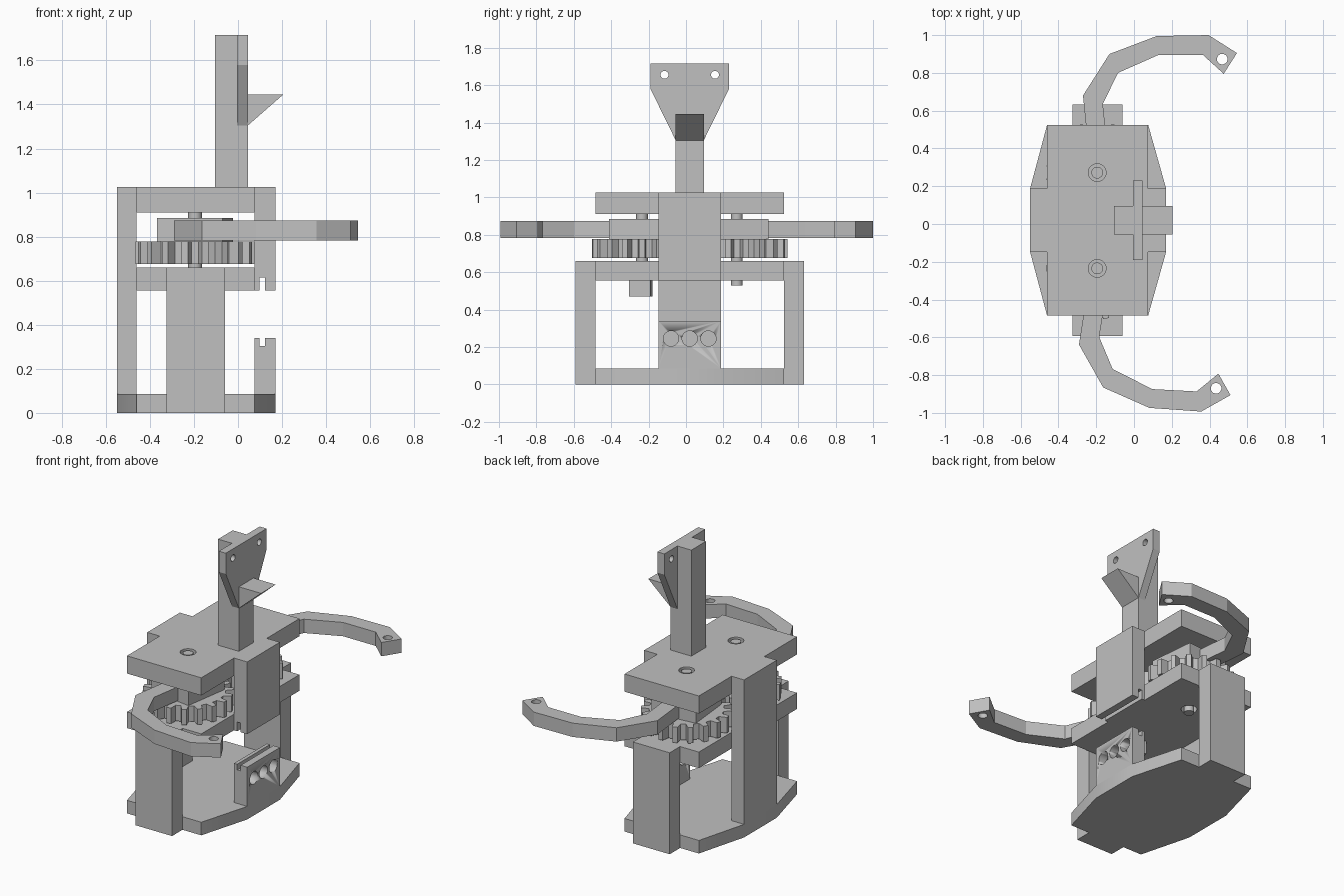
import bpy, bmesh, math
from mathutils import Matrix

if "Cube" in bpy.data.objects:
    bpy.data.objects.remove(bpy.data.objects["Cube"])

grey = bpy.data.materials.new("plain_grey")
grey.use_nodes = True
grey.diffuse_color = (0.53, 0.53, 0.53, 1)
grey.node_tree.nodes["Principled BSDF"].inputs["Base Color"].default_value = grey.diffuse_color

# Profile plane for each extrusion axis
FRAMES = {
    "z": Matrix.Identity(4),
    "x": Matrix(((0, 0, 1, 0), (1, 0, 0, 0), (0, 1, 0, 0), (0, 0, 0, 1))),
    "y": Matrix(((1, 0, 0, 0), (0, 0, -1, 0), (0, 1, 0, 0), (0, 0, 0, 1))),
}
MID = 0.02  # y of the symmetry plane


def circle(cx, cy, r, n=24):
    return [(cx + r * math.cos(2 * math.pi * i / n), cy + r * math.sin(2 * math.pi * i / n))
            for i in range(n)]


def rect(x0, x1, y0, y1):
    return [(x0, y0), (x1, y0), (x1, y1), (x0, y1)]


def slab(name, outline, lo, hi, axis="z", holes=()):
    """Extrude a filled outline, with holes, between two positions on an axis."""
    curve = bpy.data.curves.new(name, "CURVE")
    curve.dimensions, curve.fill_mode = "2D", "BOTH"
    curve.extrude = (hi - lo) / 2
    for loop in (outline, *holes):
        spline = curve.splines.new("POLY")
        spline.points.add(len(loop) - 1)
        for point, (u, v) in zip(spline.points, loop):
            point.co = (u, v, 0, 1)
        spline.use_cyclic_u = True
    temp = bpy.data.objects.new(name + "_curve", curve)
    bpy.context.collection.objects.link(temp)
    deps = bpy.context.evaluated_depsgraph_get()
    mesh = bpy.data.meshes.new_from_object(temp.evaluated_get(deps))
    bpy.data.objects.remove(temp)
    shift = (lo + hi) / 2 * (-1 if axis == "y" else 1)
    mesh.transform(FRAMES[axis] @ Matrix.Translation((0, 0, shift)))
    bm = bmesh.new()
    bm.from_mesh(mesh)
    bmesh.ops.remove_doubles(bm, verts=bm.verts, dist=0.0001)
    bmesh.ops.recalc_face_normals(bm, faces=bm.faces)
    bm.to_mesh(mesh)
    bm.free()
    mesh.materials.clear()
    mesh.materials.append(grey)
    obj = bpy.data.objects.new(name, mesh)
    bpy.context.collection.objects.link(obj)
    bpy.ops.object.select_all(action="DESELECT")
    obj.select_set(True)
    bpy.context.view_layer.objects.active = obj
    bpy.ops.object.shade_smooth_by_angle(angle=math.radians(16))
    return obj


def turn(points, cx, cy, degrees):
    c, s = math.cos(math.radians(degrees)), math.sin(math.radians(degrees))
    return [(cx + (x - cx) * c - (y - cy) * s, cy + (x - cx) * s + (y - cy) * c)
            for x, y in points]


def gear_outline(cx, cy, phase, teeth=18, root=0.222, tip=0.27):
    points = []
    step = 2 * math.pi / teeth
    for i in range(teeth):
        for offset, r in ((-0.29, root), (-0.16, tip), (0.16, tip), (0.29, root)):
            a = phase + (i + offset) * step
            points.append((cx + r * math.cos(a), cy + r * math.sin(a)))
    return points


# Frame plates
half = 0.168
base = [(-0.46, 0.525), (-0.55, MID + half), (-0.55, MID - half), (-0.46, -0.485),
        (0.075, -0.485), (0.17, MID - half), (0.17, MID + half), (0.075, 0.525)]
slab("base_plate", base, 0, 0.085)
shaft_x, shaft_ys = -0.195, (0.272, -0.235)
bores = [circle(shaft_x, y, 0.047) for y in shaft_ys]
plate = rect(-0.46, 0.075, -0.485, 0.525)
slab("middle_plate", plate, 0.555, 0.66, holes=bores)
slab("top_plate", plate, 0.91, 1.025, holes=bores)

# Uprights
slab("back_upright", rect(-0.55, -0.46, MID - half, MID + half), 0.085, 1.025)
for side, y0, y1 in (("left", 0.525, 0.632), ("right", -0.592, -0.485)):
    slab(side + "_upright", rect(-0.325, -0.06, y0, y1), 0, 0.66)

# Slotted front blocks
upper = [(0.075, 0.555), (0.098, 0.555), (0.098, 0.615), (0.123, 0.615),
         (0.123, 0.555), (0.17, 0.555), (0.17, 1.025), (0.075, 1.025)]
slab("upper_front_block", upper, MID - half, MID + half, "y")
lower = [(0.075, 0.085), (0.17, 0.085), (0.17, 0.34), (0.123, 0.34),
         (0.123, 0.303), (0.098, 0.303), (0.098, 0.34), (0.075, 0.34)]
block = slab("lower_front_block", lower, MID - half, MID + half, "y")
for dy in (-0.1, 0, 0.1):
    cutter = slab("hole_cutter", circle(MID + dy, 0.245, 0.041), 0, 0.3, "x")
    cutter.hide_render = True
    cut = block.modifiers.new("hole", "BOOLEAN")
    cut.operation, cut.solver, cut.object = "DIFFERENCE", "EXACT", cutter
    bpy.context.view_layer.objects.active = block
    bpy.ops.object.modifier_apply(modifier=cut.name)
    bpy.data.objects.remove(cutter)

# Gripper: shaft, gear, hub and curved arm on each side
arm = [(-0.232, 0.3), (-0.27, 0.68), (-0.13, 0.9), (0.12, 0.995), (0.395, 1.0),
       (0.545, 0.905), (0.475, 0.795), (0.365, 0.895), (0.13, 0.895),
       (-0.085, 0.8), (-0.165, 0.635), (-0.13, 0.3)]
pin = circle(0.467, 0.873, 0.028)
for side, cy, sign, angle in (("left", shaft_ys[0], 1, 0), ("right", shaft_ys[1], -1, -3)):
    slab(side + "_shaft", circle(shaft_x, cy, 0.031), 0.53, 1.02)
    phase = -math.pi / 2 if sign > 0 else math.pi / 2 + math.pi / 18
    slab(side + "_gear", gear_outline(shaft_x, cy, phase), 0.675, 0.777)
    hub = rect(shaft_x - 0.15, shaft_x + 0.15, cy - 0.155, cy + 0.155)
    slab(side + "_hub", turn(hub, shaft_x, cy, sign * 5.7 + angle), 0.777, 0.885)

    def place(points):
        moved = [(x, cy + sign * (y - shaft_ys[0])) for x, y in points]
        return turn(moved, shaft_x, cy, angle)
    slab(side + "_arm", place(arm), 0.783, 0.873, holes=[place(pin)])

# Drive coupling below the middle plate
coupling = rect(shaft_x - 0.058, shaft_x + 0.058, -0.3, -0.184)
slab("drive_coupling", turn(coupling, shaft_x, -0.242, -6), 0.47, 0.556)

# Mast with mounting plate and wedge
slab("mast", rect(-0.105, -0.005, MID - 0.075, MID + 0.075), 1.025, 1.715)
tee = []
for s in (1, -1):
    side = [(MID + s * u, z) for u, z in ((0.075, 1.025), (0.075, 1.305), (0.21, 1.58), (0.21, 1.715))]
    tee += side[::s]
slab("mounting_plate", tee, -0.005, 0.045, "x",
     holes=[circle(MID + s * 0.135, 1.655, 0.021) for s in (1, -1)])
slab("mast_wedge", [(0.045, 1.305), (0.205, 1.445), (0.045, 1.445)],
     MID - 0.075, MID + 0.075, "y")
